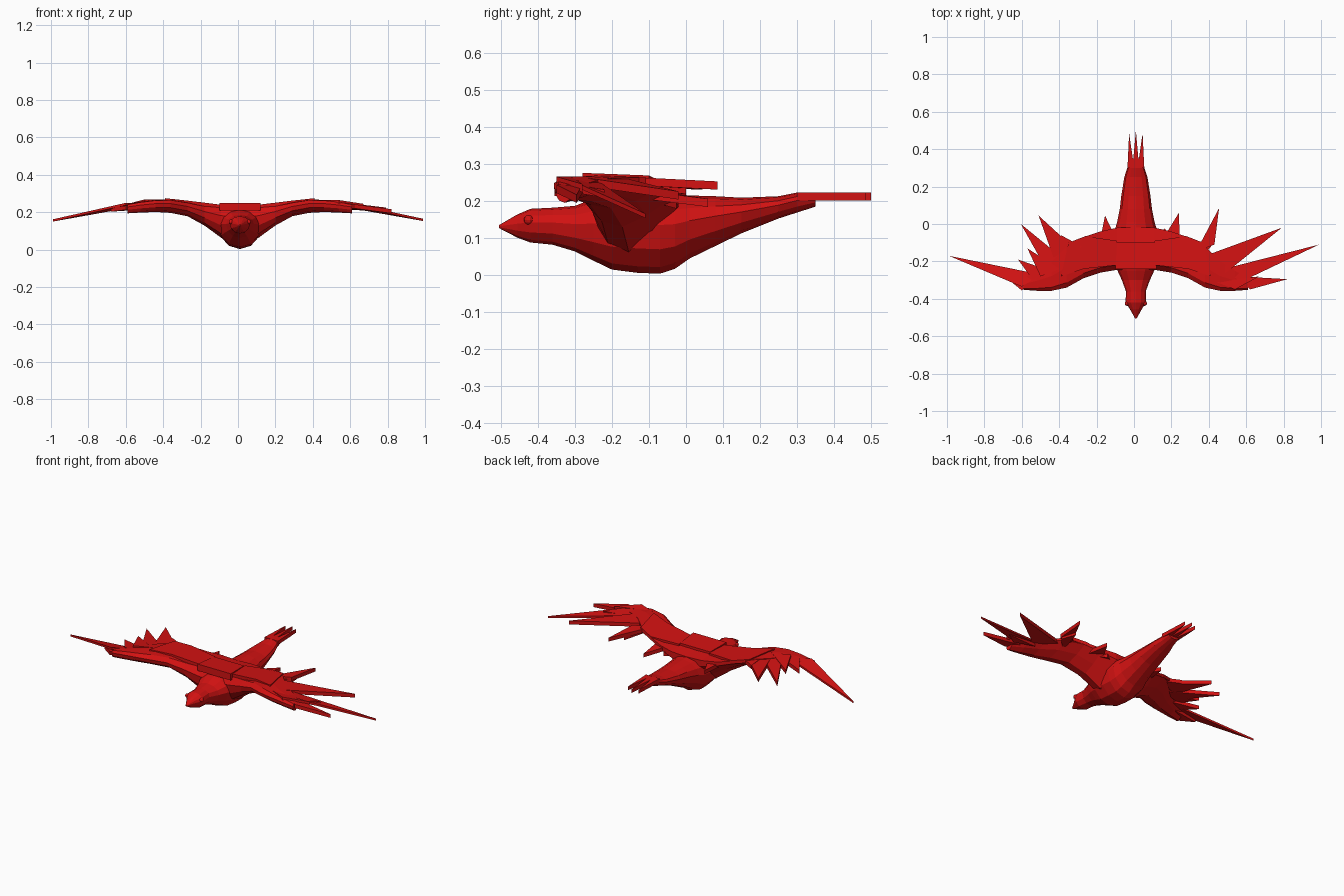
import bpy, bmesh, math

red = bpy.data.materials.new("red")
red.diffuse_color = (0.65, 0.006, 0.006, 1)
CX = 0.01  # body centre line


def finish(name, bm):
    bmesh.ops.recalc_face_normals(bm, faces=bm.faces)
    me = bpy.data.meshes.new(name)
    bm.to_mesh(me)
    bm.free()
    me.materials.append(red)
    ob = bpy.data.objects.new(name, me)
    bpy.context.collection.objects.link(ob)
    return ob


def loft(name, rings):
    bm = bmesh.new()
    rows = [[bm.verts.new(p) for p in r] for r in rings]
    n = len(rows[0])
    for a, b in zip(rows, rows[1:]):
        for i in range(n):
            j = (i + 1) % n
            bm.faces.new((a[i], a[j], b[j], b[i]))
    bm.faces.new(rows[0])
    bm.faces.new(rows[-1])
    return finish(name, bm)


def prism(name, pts, t=0.02):
    """Flat plate through the given top points, t thick."""
    return loft(name, [pts, [(x, y, z - t) for x, y, z in pts]])


# Body: y, half width, bottom, top
body = [(-0.505, 0.004, 0.126, 0.134), (-0.455, 0.032, 0.10, 0.163),
        (-0.42, 0.055, 0.087, 0.178), (-0.36, 0.053, 0.081, 0.181),
        (-0.30, 0.075, 0.063, 0.186), (-0.25, 0.098, 0.038, 0.205),
        (-0.20, 0.115, 0.014, 0.22), (-0.13, 0.12, 0.005, 0.225),
        (-0.07, 0.118, 0.003, 0.222), (-0.03, 0.112, 0.016, 0.217),
        (0.01, 0.10, 0.044, 0.214), (0.08, 0.086, 0.078, 0.212),
        (0.15, 0.078, 0.112, 0.208), (0.25, 0.062, 0.152, 0.212),
        (0.30, 0.046, 0.168, 0.222), (0.35, 0.038, 0.184, 0.222)]
rings = []
for y, w, b, t in body:
    m = b + (t - b) * 0.6
    ring = []
    for k in range(12):
        a = math.tau * k / 12
        s = math.sin(a)
        ring.append((CX + w * math.cos(a), y, m + s * ((t - m) if s > 0 else (m - b))))
    rings.append(ring)
loft("body", rings)

# Raised back plate between the wings
prism("back_plate", [(CX - 0.11, -0.24, 0.25), (CX + 0.11, -0.24, 0.25),
                     (CX + 0.10, -0.10, 0.243), (CX - 0.10, -0.10, 0.243)], 0.04)

# Wings: span, leading y, trailing y, bottom, top
wing = [(0.0, -0.245, -0.02, 0.03, 0.232), (0.10, -0.245, -0.02, 0.06, 0.234),
        (0.19, -0.26, -0.04, 0.127, 0.237), (0.28, -0.29, -0.07, 0.177, 0.254),
        (0.37, -0.34, -0.12, 0.195, 0.268), (0.45, -0.357, -0.20, 0.20, 0.266),
        (0.53, -0.357, -0.25, 0.197, 0.256), (0.60, -0.352, -0.29, 0.193, 0.243)]
# Chord fraction and height fraction round the wing section
section = [(0, 0.7), (0.12, 0.95), (0.5, 1), (1, 0.93), (1, 0.72),
           (0.7, 0.3), (0.4, 0.02), (0.15, 0.15), (0.03, 0.4)]
for side, s in (("right", 1), ("left", -1)):
    loft(side + "_wing", [[(CX + s * u, l + (t - l) * c, zb + (zt - zb) * h)
                           for c, h in section] for u, l, t, zb, zt in wing])
    # Upper covert panel
    prism(side + "_covert", [(CX + s * x, y, z) for x, y, z in
          ((0.10, -0.22, 0.24), (0.28, -0.24, 0.262), (0.40, -0.28, 0.275),
           (0.36, -0.10, 0.268), (0.27, -0.065, 0.25), (0.10, -0.09, 0.24))], 0.02)
    bm = bmesh.new()
    bmesh.ops.create_uvsphere(bm, u_segments=10, v_segments=6, radius=0.013)
    bmesh.ops.translate(bm, verts=bm.verts, vec=(CX + s * 0.047, -0.425, 0.148))
    finish(side + "_eye", bm)

# Feathers: two base corners, tip, base height, tip height
right = [((0.10, -0.06), (0.19, -0.06), (0.165, -0.025), 0.21, 0.20),
         ((0.16, -0.07), (0.245, -0.10), (0.24, 0.06), 0.225, 0.205),
         ((0.33, -0.15), (0.43, -0.11), (0.455, 0.085), 0.262, 0.252),
         ((0.34, -0.20), (0.43, -0.10), (0.41, 0.0), 0.25, 0.24),
         ((0.38, -0.17), (0.48, -0.27), (0.79, -0.02), 0.262, 0.225),
         ((0.48, -0.24), (0.57, -0.31), (0.99, -0.11), 0.255, 0.165),
         ((0.50, -0.24), (0.62, -0.28), (0.70, -0.22), 0.24, 0.23),
         ((0.56, -0.28), (0.62, -0.35), (0.82, -0.295), 0.243, 0.216),
         ((0.44, -0.31), (0.54, -0.35), (0.67, -0.28), 0.265, 0.245)]
left = [((-0.10, -0.07), (-0.18, -0.08), (-0.155, 0.045), 0.215, 0.205),
        ((-0.28, -0.12), (-0.38, -0.22), (-0.39, -0.06), 0.262, 0.258),
        ((-0.33, -0.12), (-0.43, -0.18), (-0.51, 0.045), 0.258, 0.252),
        ((-0.36, -0.20), (-0.47, -0.24), (-0.605, 0.0), 0.262, 0.235),
        ((-0.40, -0.24), (-0.50, -0.28), (-0.57, -0.13), 0.268, 0.25),
        ((-0.45, -0.25), (-0.54, -0.30), (-0.62, -0.19), 0.255, 0.24),
        ((-0.50, -0.27), (-0.60, -0.335), (-0.99, -0.17), 0.25, 0.162),
        ((-0.53, -0.28), (-0.60, -0.355), (-0.68, -0.29), 0.235, 0.225)]
for side, feathers in (("right", right), ("left", left)):
    for i, (a, b, tip, zb, zt) in enumerate(feathers):
        prism(f"{side}_feather_{i + 1}", [(*a, zb), (*b, zb), (*tip, zt)],
              0.012 if abs(tip[0]) > 0.9 else 0.022)

# Tail feathers
for i, (x, y) in enumerate(((-0.036, 0.485), (0, 0.50), (0.036, 0.485))):
    prism(f"tail_feather_{i + 1}", [(CX + x * 0.75 - 0.018, 0.30, 0.222),
          (CX + x * 0.75 + 0.018, 0.30, 0.222), (CX + x, y, 0.222)], 0.022)
